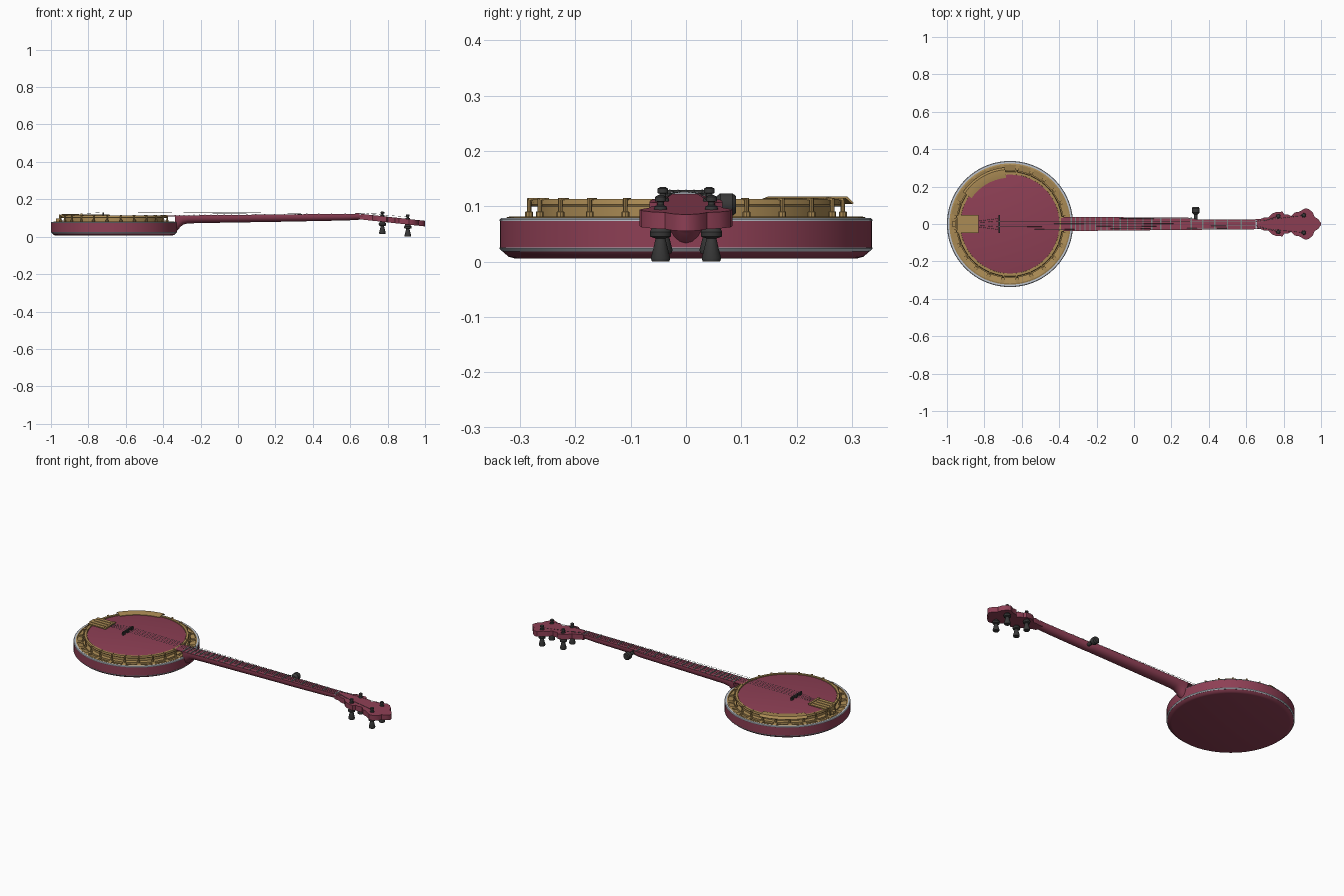
import bpy, bmesh, math
from mathutils import Vector, Matrix

cube = bpy.data.objects.get("Cube")
if cube:
    bpy.data.objects.remove(cube)


def material(name, rgb):
    m = bpy.data.materials.new(name)
    m.use_nodes = True
    m.diffuse_color = (*rgb, 1)
    m.node_tree.nodes["Principled BSDF"].inputs["Base Color"].default_value = (*rgb, 1)
    return m


MAROON = material("maroon wood", (0.27, 0.05, 0.09))
GOLD = material("gold metal", (0.41, 0.26, 0.09))
DARK = material("dark metal", (0.04, 0.04, 0.04))
PALE = material("pale binding", (0.52, 0.56, 0.62))
STEEL = material("string steel", (0.2, 0.23, 0.23))
POT = Vector((-0.663, 0, 0))


def finish(name, bm, mat):
    bmesh.ops.recalc_face_normals(bm, faces=bm.faces)
    me = bpy.data.meshes.new(name)
    bm.to_mesh(me)
    bm.free()
    me.materials.append(mat)
    ob = bpy.data.objects.new(name, me)
    bpy.context.collection.objects.link(ob)
    bpy.ops.object.select_all(action="DESELECT")
    ob.select_set(True)
    bpy.context.view_layer.objects.active = ob
    bpy.ops.object.shade_smooth_by_angle(angle=math.radians(35))


def loft(bm, rings, closed=False):
    """Skin a list of point rings; closed joins the last ring to the first."""
    vs = [[bm.verts.new(p) for p in r] for r in rings]
    n = len(vs[0])
    for i in range(len(vs) - (0 if closed else 1)):
        a, b = vs[i], vs[(i + 1) % len(vs)]
        for j in range(n):
            bm.faces.new((a[j], a[(j + 1) % n], b[(j + 1) % n], b[j]))
    if not closed:
        bm.faces.new(vs[0])
        bm.faces.new(vs[-1])


def sweep(name, profile, mat, start=0, end=360, steps=72):
    """Turn a closed (radius, height) profile about the pot axis."""
    full = end - start == 360
    rings = []
    for i in range(steps if full else steps + 1):
        a = math.radians(start + (end - start) * i / steps)
        rings.append([POT + Vector((r * math.cos(a), r * math.sin(a), z)) for r, z in profile])
    bm = bmesh.new()
    loft(bm, rings, closed=full)
    finish(name, bm, mat)


def disc_stack(bm, profile, matrix=Matrix(), n=16):
    """Solid of stacked circles from (radius, height) pairs."""
    loft(bm, [[matrix @ Vector((r * math.cos(k * math.tau / n), r * math.sin(k * math.tau / n), z))
               for k in range(n)] for r, z in profile])


def box(bm, centre, size, turn=0):
    m = Matrix.Translation(centre) @ Matrix.Rotation(turn, 4, "Z") @ Matrix.Diagonal((*size, 1))
    bmesh.ops.create_cube(bm, size=1, matrix=m)


def rod(bm, a, b, r, n=6):
    a, b = Vector(a), Vector(b)
    m = Matrix.Translation(a) @ (b - a).to_track_quat("Z", "Y").to_matrix().to_4x4()
    disc_stack(bm, [(r, 0), (r, (b - a).length)], m, n)


def lathe(name, profile, mat):
    bm = bmesh.new()
    disc_stack(bm, profile, Matrix.Translation(POT), 72)
    finish(name, bm, mat)


# Resonator bowl with flush pale edge bindings
lathe("resonator", [(0.31, 0.006), (0.321, 0.009), (0.332, 0.019), (0.3365, 0.025),
                    (0.3365, 0.075), (0.325, 0.075), (0.322, 0.062)], MAROON)
sweep("top_binding", [(0.323, 0.073), (0.337, 0.0735), (0.337, 0.076), (0.334, 0.079), (0.323, 0.079)], PALE)
sweep("back_binding", [(0.325, 0.019), (0.3325, 0.0185), (0.3372, 0.0235), (0.3372, 0.0255), (0.325, 0.0255)],
      PALE)

# Pot rim, head and tension hoop
lathe("rim", [(0.268, 0.061), (0.268, 0.106)], GOLD)
lathe("drum_head", [(0.264, 0.1), (0.264, 0.109), (0.26, 0.11)], MAROON)
sweep("tension_hoop", [(0.265, 0.1), (0.279, 0.1), (0.281, 0.103), (0.279, 0.113), (0.266, 0.113)], GOLD)

# Flange: dished floor, two rings and spokes around the openings
sweep("flange_floor", [(0.267, 0.06), (0.324, 0.06), (0.324, 0.077), (0.267, 0.064)], GOLD)
for label, r0, r1 in (("inner", 0.268, 0.288), ("outer", 0.317, 0.324)):
    sweep(label + "_flange_ring", [(r0, 0.07), (r1, 0.07), (r1, 0.08), (r0, 0.082)], GOLD)
spokes, hooks = bmesh.new(), bmesh.new()
for i in range(24):
    a = math.tau * (i + 0.5) / 24
    d = Vector((math.cos(a), math.sin(a), 0))
    box(spokes, POT + d * 0.302 + Vector((0, 0, 0.075)), (0.034, 0.02, 0.01), a)
    disc_stack(hooks, [(0.007, 0.08), (0.007, 0.09), (0.004, 0.091), (0.004, 0.114)],
               Matrix.Translation(POT + d * 0.286), 8)
    box(hooks, POT + d * 0.279 + Vector((0, 0, 0.113)), (0.018, 0.008, 0.004), a)
finish("flange_spokes", spokes, GOLD)
finish("tension_hooks", hooks, GOLD)

# Armrest and tailpiece
sweep("armrest", [(0.247, 0.111), (0.268, 0.114), (0.29, 0.114), (0.302, 0.104),
                  (0.304, 0.106), (0.292, 0.118), (0.268, 0.118), (0.247, 0.114)], GOLD, 95, 146, 20)
bm = bmesh.new()
box(bm, (-0.89, 0, 0.117), (0.115, 0.094, 0.006))
box(bm, (-0.837, 0, 0.121), (0.012, 0.094, 0.006))
for y in (-0.025, 0, 0.025):
    box(bm, (-0.895, y, 0.121), (0.09, 0.006, 0.003))
box(bm, (-0.952, 0, 0.098), (0.008, 0.04, 0.042))
box(bm, (-0.962, 0, 0.09), (0.02, 0.025, 0.016))
finish("tailpiece", bm, GOLD)

# Bridge
bm = bmesh.new()
box(bm, (-0.72, 0, 0.124), (0.007, 0.096, 0.011))
for y in (-0.038, 0, 0.038):
    box(bm, (-0.72, y, 0.115), (0.009, 0.018, 0.012))
finish("bridge", bm, DARK)


# Neck: D-shaped sections of x, right edge, left edge, bottom, top
def top_z(x):
    return 0.113 + 0.01 * (x + 0.39) / 1.04


def edges(x):
    right = -0.038 + 0.01 * (x + 0.39) / 1.04
    left = 0.038 - 0.004 * (x + 0.39) / 0.7 if x < 0.31 else 0.023
    return right, left


def section(x, bottom, n=10):
    r, l = edges(x)
    t, mid, half = top_z(x) - 0.005, (r + l) / 2, (l - r) / 2
    pts = [Vector((x, mid + half * math.cos(math.pi * k / n),
                   t - 0.006 - (t - 0.006 - bottom) * math.sin(math.pi * k / n))) for k in range(n + 1)]
    return [Vector((x, l, t))] + pts + [Vector((x, r, t))]


bm = bmesh.new()
loft(bm, [section(x, z) for x, z in ((-0.338, 0.027), (-0.322, 0.036), (-0.31, 0.05), (-0.295, 0.064),
                                     (-0.27, 0.071), (-0.2, 0.073), (0.29, 0.081), (0.33, 0.082),
                                     (0.58, 0.087), (0.63, 0.09), (0.67, 0.092))])
finish("neck", bm, MAROON)

# Fingerboard, nut and frets
bm = bmesh.new()
loft(bm, [[Vector((x, y, top_z(x) + dz)) for y, dz in
           ((edges(x)[0], -0.005), (edges(x)[1], -0.005), (edges(x)[1], 0), (edges(x)[0], 0))]
          for x in (-0.395, 0.29, 0.33, 0.65)])
finish("fingerboard", bm, MAROON)
bm = bmesh.new()
box(bm, (0.653, -0.003, 0.121), (0.007, 0.05, 0.009))
finish("nut", bm, PALE)
bm = bmesh.new()
for n in range(1, 23):
    x = 0.65 - 1.37 * (1 - 2 ** (-n / 12))
    r, l = edges(x)
    box(bm, (x, (r + l) / 2, top_z(x) + 0.001), (0.006, l - r, 0.004))
finish("frets", bm, STEEL)

# Peghead: mirrored outline with pointed lobes, tilted back
outline = [(0.65, 0.026), (0.676, 0.027), (0.7, 0.036), (0.72, 0.036), (0.738, 0.055), (0.76, 0.064),
           (0.794, 0.066), (0.803, 0.052), (0.825, 0.05), (0.84, 0.042), (0.86, 0.062), (0.885, 0.066),
           (0.915, 0.084), (0.935, 0.08), (0.957, 0.06), (0.965, 0.038), (0.985, 0.026), (0.999, 0.006)]
outline += [(x, -y) for x, y in reversed(outline)]


def head_z(x):
    return 0.123 - 0.038 * (x - 0.65) / 0.35


bm = bmesh.new()
loft(bm, [[Vector((x, y, head_z(x) - d)) for x, y in outline] for d in (0.03, 0)])
finish("peghead", bm, MAROON)

# Tuning pegs: flared button below, post and collar above
PEG = [(0.016, -0.094), (0.018, -0.088), (0.01, -0.056), (0.009, -0.052), (0.019, -0.049), (0.02, -0.04),
       (0.014, -0.03), (0.012, -0.028), (0.012, 0.002), (0.011, 0.006), (0.006, 0.008), (0.006, 0.014),
       (0.01, 0.015), (0.01, 0.023), (0.005, 0.026)]
PEGS = [(0.772, 0.042), (0.772, -0.042), (0.908, 0.046), (0.908, -0.046)]
bm = bmesh.new()
for x, y in PEGS:
    disc_stack(bm, PEG, Matrix.Translation((x, y, head_z(x) - 0.001)), 14)
finish("tuning_pegs", bm, DARK)
bm = bmesh.new()
disc_stack(bm, [(0.01, 0.02), (0.01, 0.05), (0.013, 0.052), (0.021, 0.062), (0.021, 0.084), (0.016, 0.09)],
           Matrix.Translation((0.33, 0, 0.103)) @ Matrix.Rotation(-math.pi / 2, 4, "X"), 14)
disc_stack(bm, [(0.004, 0.11), (0.004, 0.124)], Matrix.Translation((0.325, 0.028, 0)), 8)
finish("short_string_peg", bm, DARK)

# Strings from tailpiece over bridge and nut to the pegs
bm = bmesh.new()
ends = [PEGS[3], PEGS[1], PEGS[0], PEGS[2]]
lanes = [(-0.03, -0.021), (-0.015, -0.009), (0, 0.003), (0.015, 0.015), (0.03, 0.028)]
for i, (at_bridge, at_nut) in enumerate(lanes):
    rod(bm, (-0.84, at_bridge * 0.5, 0.123), (-0.72, at_bridge, 0.13), 0.0007)
    if i < 4:
        x, y = ends[i]
        rod(bm, (-0.72, at_bridge, 0.13), (0.653, at_nut, 0.126), 0.0007)
        rod(bm, (0.653, at_nut, 0.126), (x, y, head_z(x) + 0.011), 0.0007)
    else:
        rod(bm, (-0.72, at_bridge, 0.13), (0.325, at_nut, 0.123), 0.0007)
finish("strings", bm, STEEL)
